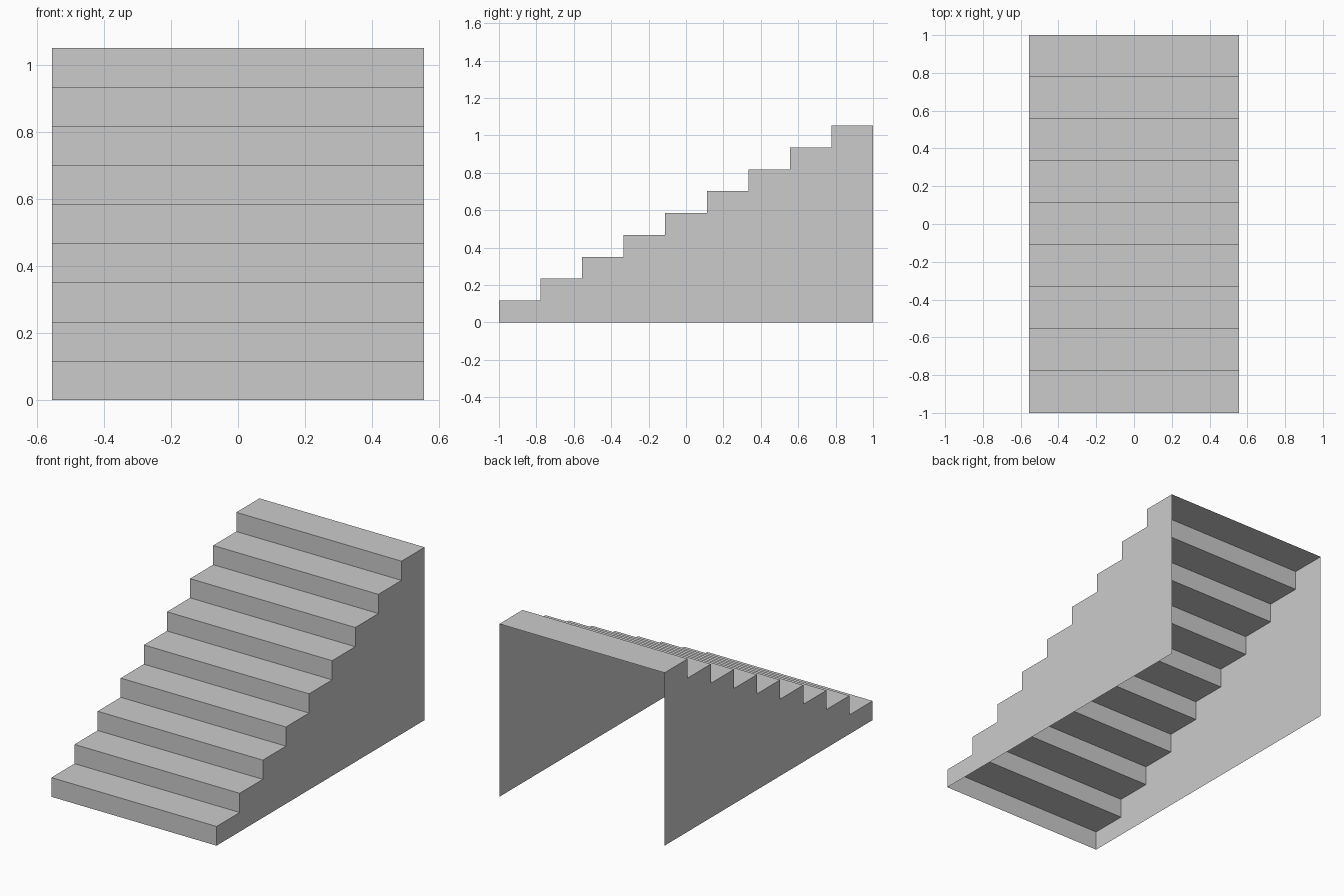
import bpy
import bmesh

if "Cube" in bpy.data.objects:
    bpy.data.objects.remove(bpy.data.objects["Cube"])

STEPS = 9
HALF_W = 0.556
RUN = 2.0 / STEPS
RISE = 1.052 / STEPS


def finish(name, bm):
    mesh = bpy.data.meshes.new(name)
    bm.to_mesh(mesh)
    bm.free()
    obj = bpy.data.objects.new(name, mesh)
    bpy.context.collection.objects.link(obj)
    return obj


# Stepped profile in the y-z plane, from the front foot to the top back edge
profile = [(-1.0, 0.0)]
for i in range(STEPS):
    profile.append((-1.0 + i * RUN, (i + 1) * RISE))
    profile.append((-1.0 + (i + 1) * RUN, (i + 1) * RISE))

# Treads and risers: one folded sheet, open underneath and at the back
bm = bmesh.new()
left = [bm.verts.new((-HALF_W, y, z)) for y, z in profile]
right = [bm.verts.new((HALF_W, y, z)) for y, z in profile]
for i in range(len(profile) - 1):
    bm.faces.new((left[i], right[i], right[i + 1], left[i + 1]))
finish("treads_and_risers", bm)

# Side walls: the stepped outline closed down to the ground at the back
for name, side in (("left_side_wall", -1), ("right_side_wall", 1)):
    bm = bmesh.new()
    outline = [bm.verts.new((side * HALF_W, y, z)) for y, z in profile + [(1.0, 0.0)]]
    if side > 0:
        outline.reverse()
    bm.faces.new(outline)
    finish(name, bm)
